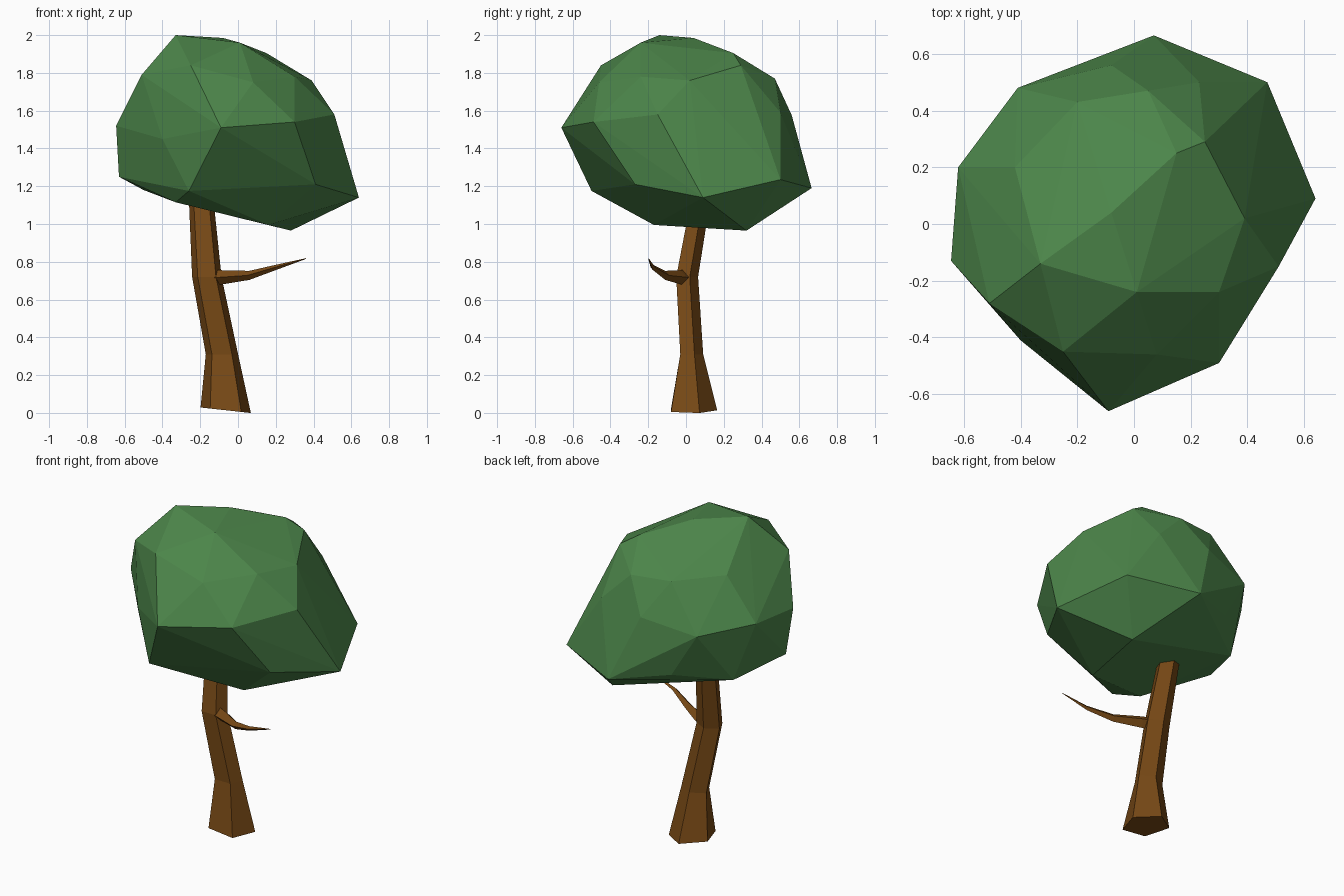
import bpy
import bmesh
import math
from mathutils import Vector

if "Cube" in bpy.data.objects:
    bpy.data.objects.remove(bpy.data.objects["Cube"], do_unlink=True)


def make_material(name, colour):
    mat = bpy.data.materials.new(name)
    mat.use_nodes = True
    mat.diffuse_color = (*colour, 1)
    shader = next(n for n in mat.node_tree.nodes if n.type == "BSDF_PRINCIPLED")
    shader.inputs["Base Color"].default_value = (*colour, 1)
    shader.inputs["Roughness"].default_value = 0.9
    return mat


def finish(name, bm, mat):
    """Turn a bmesh into a flat shaded object with one material."""
    bmesh.ops.recalc_face_normals(bm, faces=bm.faces)
    mesh = bpy.data.meshes.new(name)
    bm.to_mesh(mesh)
    bm.free()
    mesh.materials.append(mat)
    obj = bpy.data.objects.new(name, mesh)
    bpy.context.collection.objects.link(obj)
    return obj


def skin_rings(name, rings, mat):
    """Bridge a stack of vertex rings into a closed tapering limb."""
    bm = bmesh.new()
    loops = [[bm.verts.new(p) for p in ring] for ring in rings]
    sides = len(loops[0])
    for low, high in zip(loops, loops[1:]):
        for i in range(sides):
            j = (i + 1) % sides
            bm.faces.new((low[i], low[j], high[j], high[i]))
    bm.faces.new(loops[0])
    bm.faces.new(loops[-1])
    return finish(name, bm, mat)


leaf_green = make_material("leaf green", (0.072, 0.235, 0.068))
bark_brown = make_material("bark brown", (0.19, 0.068, 0.008))


# Trunk: a bent five-sided column with a flared, slightly tilted foot
def trunk_ring(x, y, z, rx, ry, tilt=0):
    ring = []
    for i in range(5):
        angle = math.pi / 2 + i * math.tau / 5
        dx = rx * math.cos(angle)
        ring.append(Vector((x + dx, y + ry * math.sin(angle), z - tilt * dx)))
    return ring


skin_rings("trunk", [
    trunk_ring(-0.065, 0.03, 0.014, 0.14, 0.135, tilt=0.11),
    trunk_ring(-0.085, 0.024, 0.31, 0.09, 0.067),
    trunk_ring(-0.165, 0, 0.72, 0.082, 0.064),
    trunk_ring(-0.2, 0.085, 1.2, 0.066, 0.055),
], bark_brown)


# Branch: a thin four-sided limb that curves forward to a point
def branch_ring(x, y, z, radius):
    side = Vector((0.45, 0.89, 0)) * radius
    up = Vector((0, 0, radius))
    centre = Vector((x, y, z))
    return [centre + side, centre + up, centre - side, centre - up]


skin_rings("branch", [
    branch_ring(-0.15, 0, 0.715, 0.042),
    branch_ring(-0.08, -0.03, 0.718, 0.037),
    branch_ring(0.06, -0.11, 0.728, 0.024),
    branch_ring(0.2, -0.175, 0.77, 0.014),
    branch_ring(0.36, -0.198, 0.817, 0.002),
], bark_brown)

# Crown: a faceted boulder shape, the hull of a few corner tiers
crown_top = [
    (-0.33, -0.14, 2), (-0.08, 0.04, 1.985), (0.01, -0.24, 1.96),
    (0.15, 0.25, 1.905), (-0.25, -0.45, 1.84),
]
crown_shoulder = [
    (0.39, 0.02, 1.76), (0.25, 0.29, 1.84), (0.05, 0.47, 1.77),
    (-0.2, 0.43, 1.78), (-0.42, 0.2, 1.79), (-0.51, -0.28, 1.79),
    (0.08, -0.46, 1.75), (0.3, -0.24, 1.78),
]
crown_middle = [
    (0.51, -0.15, 1.58), (0.3, -0.49, 1.54), (-0.09, -0.66, 1.51),
    (-0.4, -0.41, 1.45), (-0.645, -0.13, 1.52), (-0.62, 0.2, 1.54),
    (-0.41, 0.48, 1.51), (-0.08, 0.56, 1.575), (0.23, 0.5, 1.59),
]
crown_rim = [
    (0.64, 0.09, 1.14), (0.47, 0.5, 1.235), (0.07, 0.665, 1.19),
    (-0.25, 0.5, 1.24), (-0.5, 0.25, 1.18), (-0.63, -0.08, 1.25),
    (-0.26, -0.5, 1.175), (0.41, -0.27, 1.21),
]
crown_base = [
    (-0.33, -0.34, 1.115), (0.16, -0.17, 0.995), (0.28, 0.32, 0.965),
]
bm = bmesh.new()
for tier in (crown_top, crown_shoulder, crown_middle, crown_rim, crown_base):
    for corner in tier:
        bm.verts.new(corner)
hull = bmesh.ops.convex_hull(bm, input=bm.verts)
spare = [v for v in hull["geom_interior"] if isinstance(v, bmesh.types.BMVert)]
bmesh.ops.delete(bm, geom=spare, context="VERTS")
bmesh.ops.dissolve_limit(bm, angle_limit=math.radians(3),
                         verts=bm.verts, edges=bm.edges)
finish("leaf_crown", bm, leaf_green)
